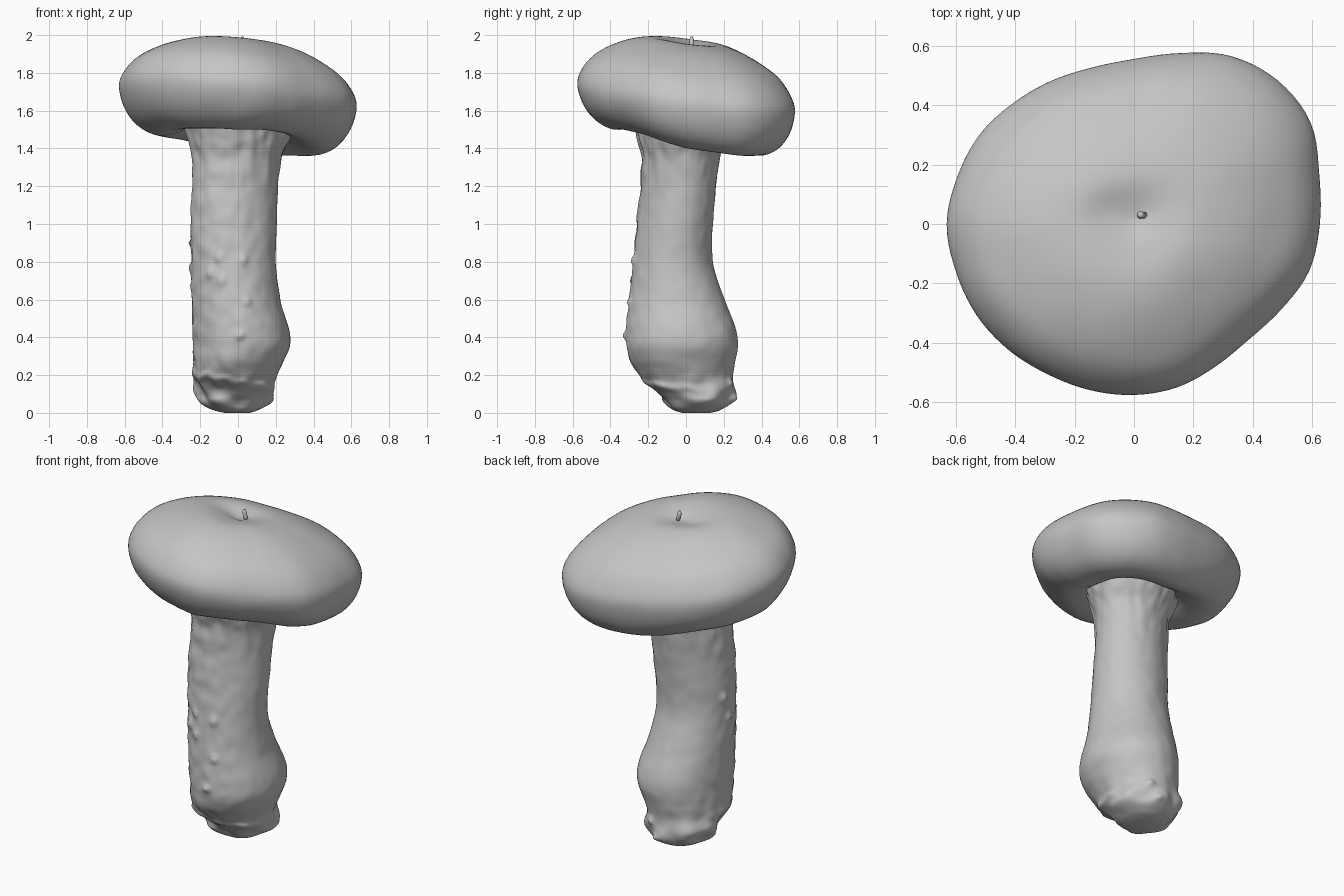
import bpy, bmesh, math
from mathutils import Vector, noise

old = bpy.data.objects.get("Cube")
if old:
    bpy.data.objects.remove(old, do_unlink=True)

# One plain grey for the whole mushroom
grey = bpy.data.materials.new("Plain grey")
grey.use_nodes = True
GREY = (0.56, 0.56, 0.56, 1)
grey.diffuse_color = GREY
grey.node_tree.nodes["Principled BSDF"].inputs["Base Color"].default_value = GREY


def spline(pts, steps, closed=False):
    """Smooth curve through tuples of two to four numbers."""
    pts = [Vector(p) for p in pts]
    n, out = len(pts), []
    pick = lambda i: pts[i % n] if closed else pts[max(0, min(n - 1, i))]
    for i in range(n if closed else n - 1):
        a, b, c, d = (pick(i + k) for k in (-1, 0, 1, 2))
        for s in range(steps):
            t = s / steps
            out.append((b * 2 + (c - a) * t + (a * 2 - b * 5 + c * 4 - d) * t ** 2
                        + (b * 3 - a - c * 3 + d) * t ** 3) / 2)
    return out if closed else out + [pts[-1]]


def loft(name, rings):
    """Skin closed rings of points and close both ends."""
    bm = bmesh.new()
    rows = [[bm.verts.new(p) for p in ring] for ring in rings]
    n = len(rows[0])
    for a, b in zip(rows, rows[1:]):
        for i in range(n):
            j = (i + 1) % n
            bm.faces.new((a[i], a[j], b[j], b[i]))
    for row in (rows[0], rows[-1]):
        tip = bm.verts.new(sum((v.co for v in row), Vector()) / n)
        for i in range(n):
            bm.faces.new((row[i], row[(i + 1) % n], tip))
    bmesh.ops.recalc_face_normals(bm, faces=bm.faces)
    mesh = bpy.data.meshes.new(name)
    bm.to_mesh(mesh)
    bm.free()
    mesh.materials.append(grey)
    mesh.shade_smooth()
    bpy.context.collection.objects.link(bpy.data.objects.new(name, mesh))


# Cap: lopsided outline swept through a bun-shaped profile on a tilted plane
outline = [.625, .645, .685, .683, .652, .595, .555, .545, .556, .575, .60, .615,
           .63, .62, .612, .598, .583, .578, .575, .568, .552, .548, .573, .61]
radii = [v[0] for v in spline([(r, 0) for r in outline], 5, closed=True)]
profile = spline([(.1, -.13), (.36, -.155), (.5, -.2), (.68, -.225), (.84, -.185),
                  (.95, -.1), (1, .01), (.967, .09), (.86, .172), (.7, .235),
                  (.5, .285), (.32, .308), (.15, .302), (.03, .29)], 5)
cap_rings = []
for s, h in profile:
    ring = []
    for i, r in enumerate(radii):
        a = math.tau * i / len(radii)
        x, y = s * r * math.cos(a), s * r * math.sin(a)
        lift = h
        if h < 0:  # underside is shallower at the front and across one diagonal
            lean = .1 if y > 0 else .17
            lift *= 1 + s * (lean * math.sin(a) - .15 * max(0, -math.sin(2 * a)))
        p = Vector((x, y, 1.66 - .08 * x - .11 * y + lift))
        if h > 0:  # shallow off-centre dimple
            p.z -= .018 * math.exp(-((x + .04) / .13) ** 2 - ((y - .04) / .07) ** 2)
        p.z += .008 * s * noise.noise(p * 5)
        ring.append(p)
    cap_rings.append(ring)
loft("cap", cap_rings)

# Stem: height, left and right limits, front limit; then the back limits
limits = [(0, -.07, .06, -.02), (.015, -.13, .11, -.07), (.05, -.185, .165, -.11),
          (.12, -.225, .19, -.16), (.2, -.235, .205, -.245), (.28, -.24, .245, -.295),
          (.36, -.24, .275, -.315), (.45, -.243, .268, -.315), (.6, -.245, .225, -.3),
          (.8, -.247, .2, -.28), (1, -.25, .205, -.26), (1.2, -.242, .21, -.24),
          (1.35, -.24, .23, -.235), (1.45, -.265, .27, -.255), (1.58, -.31, .33, -.29)]
backs = [.13, .18, .235, .255, .25, .262, .275, .262, .205, .142, .142, .158,
         .178, .215, .26]
# Small warts raised from the front of the stem, and scraps at the foot
warts = [(-.08, -.27, .7), (-.14, -.24, .74), (.03, -.28, .81), (-.235, -.06, .77),
         (.05, -.3, .59), (.01, -.31, .41), (-.1, -.26, .82), (-.23, -.1, .67),
         (.08, .24, .16), (.03, .25, .07), (-.1, .2, .12), (-.24, -.02, .9)]
warts = [Vector(w) for w in warts]

stem_rings = []
for (z, x0, x1, y0), (y1, _) in zip(spline(limits, 10),
                                    spline([(b, 0) for b in backs], 10)):
    ring = []
    base = max(0, 1 - z / .27)
    skew = .065 * max(0, min(1, (z - .75) / .4))
    for i in range(120):
        a = math.tau * i / 120
        out = Vector((math.cos(a), math.sin(a), 0))
        fat = 1 + skew * math.sin(2 * a)
        p = Vector(((x0 + x1) / 2 + fat * out.x * (x1 - x0) / 2,
                    (y0 + y1) / 2 + fat * out.y * (y1 - y0) / 2, z))
        # Lumpy base, pitted front, fine upright wrinkles under the cap
        front = .3 + .7 * max(0, -out.y * .8 - out.x * .6)
        rough = .009 * front * noise.noise(Vector((p.x * 16, p.y * 16, z * 13)))
        rough += .045 * base * noise.noise(p * 10) * min(1, z * 14)
        rough += .03 * max(0, z - 1.1) * noise.noise(Vector((p.x * 22, p.y * 22, z * 9)))
        # Torn collar running round the foot
        edge = .165 - .04 * out.x + .025 * noise.noise(out * 3)
        rough += .02 * math.exp(-((z - edge) / .024) ** 2) * max(0, .4 - out.y * .6)
        rough += sum(.022 * math.exp(-(p - w).length_squared / .0005) for w in warts)
        ring.append(p + out * rough)
    stem_rings.append(ring)
loft("stem", stem_rings)

# Tiny bent tip standing in the dimple
tip_rings = []
for x, z, r in [(.035, 1.92, .012), (.03, 1.95, .011), (.022, 1.975, .013), (.024, 1.992, .006)]:
    tip_rings.append([Vector((x + r * math.cos(math.tau * i / 10),
                              .03 + r * math.sin(math.tau * i / 10), z)) for i in range(10)])
loft("cap_tip", tip_rings)
